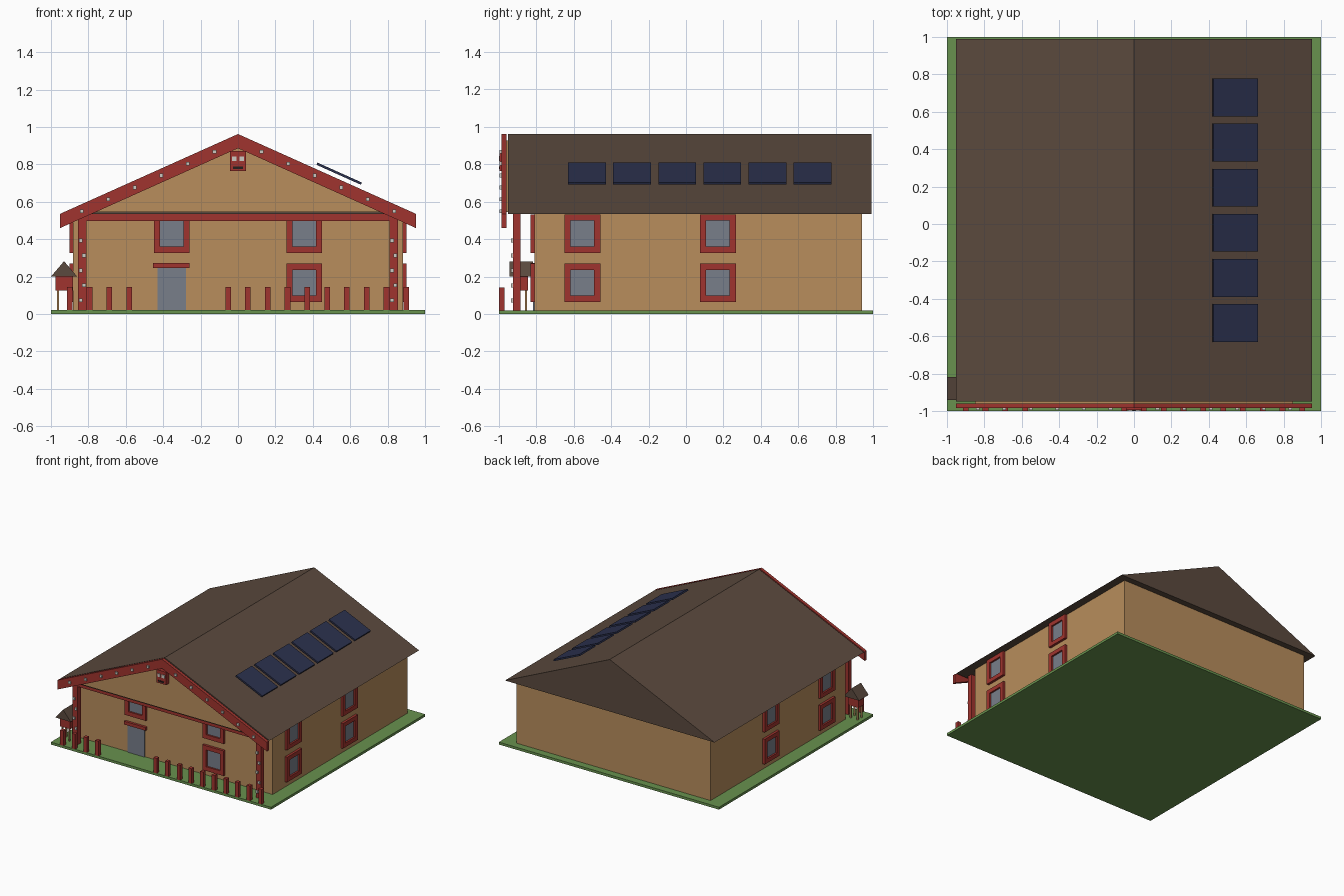
import bpy, bmesh, math
from mathutils import Matrix, Vector

if "Cube" in bpy.data.objects:
    bpy.data.objects.remove(bpy.data.objects["Cube"])


def material(name, r, g, b):
    m = bpy.data.materials.new(name)
    lin = [((c / 255 + 0.055) / 1.055) ** 2.4 for c in (r, g, b)]
    m.diffuse_color = (*lin, 1)
    m.use_nodes = True
    m.node_tree.nodes["Principled BSDF"].inputs["Base Color"].default_value = m.diffuse_color
    return m


GRASS = material("grass green", 104, 146, 78)
WALL = material("wall tan", 184, 141, 92)
ROOF = material("roof brown", 91, 74, 62)
RED = material("carved red", 160, 52, 46)
GLASS = material("glass grey", 120, 126, 138)
PANEL = material("panel navy", 43, 49, 78)
WHITE = material("shell white", 205, 202, 194)
BLACK = material("mouth black", 35, 30, 28)


def finish(name, bm, mat):
    bmesh.ops.recalc_face_normals(bm, faces=bm.faces)
    mesh = bpy.data.meshes.new(name)
    bm.to_mesh(mesh)
    bm.free()
    mesh.materials.append(mat)
    ob = bpy.data.objects.new(name, mesh)
    bpy.context.collection.objects.link(ob)
    return ob


def add_box(bm, x0, x1, y0, y1, z0, z1, turn=Matrix()):
    size = Matrix.Diagonal((x1 - x0, y1 - y0, z1 - z0, 1))
    centre = Matrix.Translation(((x0 + x1) / 2, (y0 + y1) / 2, (z0 + z1) / 2))
    bmesh.ops.create_cube(bm, size=1, matrix=turn @ centre @ size)


def boxes(name, mat, dims, turn=Matrix()):
    bm = bmesh.new()
    for d in dims:
        add_box(bm, *d, turn)
    return finish(name, bm, mat)


def prism(name, mat, outline, y0, y1):
    """Extrude an x-z outline along y."""
    bm = bmesh.new()
    face = bm.faces.new([bm.verts.new((x, y0, z)) for x, z in outline])
    out = bmesh.ops.extrude_face_region(bm, geom=[face])["geom"]
    verts = [v for v in out if isinstance(v, bmesh.types.BMVert)]
    bmesh.ops.translate(bm, verts=verts, vec=(0, y1 - y0, 0))
    return finish(name, bm, mat)


EAVE, RIDGE, HALF = 0.535, 0.962, 0.952
SLOPE = (RIDGE - EAVE) / HALF

# Ground, walls and main roof
boxes("ground", GRASS, [(-1, 1, -1, 1, 0, 0.02)])
boxes("walls", WALL, [(-0.882, 0.882, -0.81, 0.94, 0.02, EAVE)])
prism("roof", ROOF, [(-HALF, EAVE), (HALF, EAVE), (0, RIDGE)], -0.95, 0.99)

# Front gable panel and sloping boards
prism("gable_panel", WALL, [(-0.85, 0.545), (0.85, 0.545), (0, 0.545 + 0.85 * SLOPE)], -0.96, -0.948)
DROP = 0.076
prism("gable_boards", RED, [(-HALF, EAVE), (0, RIDGE), (HALF, EAVE), (HALF, EAVE - DROP),
                            (0, RIDGE - DROP), (-HALF, EAVE - DROP)], -0.985, -0.96)

# Porch beam and posts
boxes("porch_beam", RED, [(-0.85, 0.85, -0.925, -0.885, 0.498, EAVE)])
boxes("porch_posts", RED, [(s * 0.832 - 0.023, s * 0.832 + 0.023, -0.925, -0.885, 0.02, EAVE)
                           for s in (-1, 1)])

# White studs on the boards and posts
studs = []
for s in (-1, 1):
    for i in range(6):
        x = 0.126 + i * 0.142
        z = RIDGE - x * SLOPE - DROP / 2
        studs.append((s * x - 0.01, s * x + 0.01, -0.995, -0.984, z - 0.01, z + 0.01))
    for i in range(5):
        x = s * 0.832 + (-0.009 if i % 2 == 0 else 0.009)
        z = 0.073 + i * 0.08
        studs.append((x - 0.01, x + 0.01, -0.935, -0.924, z - 0.01, z + 0.01))
boxes("shell_studs", WHITE, studs)

# Carved face at the peak
boxes("carved_face", RED, [(-0.043, 0.043, -0.995, -0.96, 0.765, 0.87)])
boxes("carved_eyes", WHITE, [(s * 0.02 - 0.013, s * 0.02 + 0.013, -1, -0.994, 0.817, 0.843)
                             for s in (-1, 1)])
boxes("carved_mouth", BLACK, [(-0.026, 0.026, -0.999, -0.994, 0.776, 0.788)])


# Windows: ring frame with recessed glass, built facing -y then turned
def window(name, along, wall, z, angle):
    turn = Matrix.Rotation(math.radians(angle), 4, 'Z')
    x0, x1, z0, z1 = along - 0.096, along + 0.096, z - 0.103, z + 0.103
    y0, y1, w = -wall - 0.02, -wall + 0.005, 0.034
    boxes(name + "_frame", RED, [(x0, x1, y0, y1, z0, z0 + w), (x0, x1, y0, y1, z1 - w, z1),
                                 (x0, x0 + w, y0, y1, z0 + w, z1 - w),
                                 (x1 - w, x1, y0, y1, z0 + w, z1 - w)], turn)
    boxes(name + "_glass", GLASS, [(x0 + w, x1 - w, -wall - 0.006, y1, z0 + w, z1 - w)], turn)


LOW, HIGH = 0.167, 0.43
window("front_window_left", -0.354, 0.81, HIGH, 0)
window("front_window_upper", 0.354, 0.81, HIGH, 0)
window("front_window_lower", 0.354, 0.81, LOW, 0)
for z, level in ((LOW, "lower"), (HIGH, "upper")):
    for y in (-0.554, 0.17):
        window(f"right_window_{level}", y, 0.882, z, 90)
        window(f"left_window_{level}", -y, 0.882, z, -90)

# Door and lintel
boxes("door", GLASS, [(-0.43, -0.277, -0.818, -0.805, 0.02, 0.248)])
boxes("door_lintel", RED, [(-0.455, -0.258, -0.83, -0.805, 0.246, 0.273)])

# Front fence stakes, with a gap at the door
boxes("fence_stakes", RED, [(x - 0.015, x + 0.015, -1, -0.97, 0.02, 0.143)
                            for x in (-0.9 + i * 1.8 / 17 for i in range(18) if not 4 <= i <= 7)])

# Small storehouse on legs
boxes("storehouse_legs", WALL, [(x - 0.006, x + 0.006, y - 0.006, y + 0.006, 0.02, 0.127)
                                for x in (-0.962, -0.898) for y in (-0.905, -0.855)])
boxes("storehouse_body", RED, [(-0.977, -0.883, -0.917, -0.843, 0.125, 0.202)])
prism("storehouse_roof", ROOF, [(-1, 0.2), (-0.86, 0.2), (-0.93, 0.282)], -0.942, -0.818)

# Solar panels above the right roof slope
for i in range(6):
    tilt = Matrix.Translation((0.541, 0.676 - i * 0.241, 0.75)) @ Matrix.Rotation(math.atan(SLOPE), 4, 'Y')
    boxes("solar_panel", PANEL, [(-0.13, 0.13, -0.101, 0.101, -0.0065, 0.0065)], tilt)
